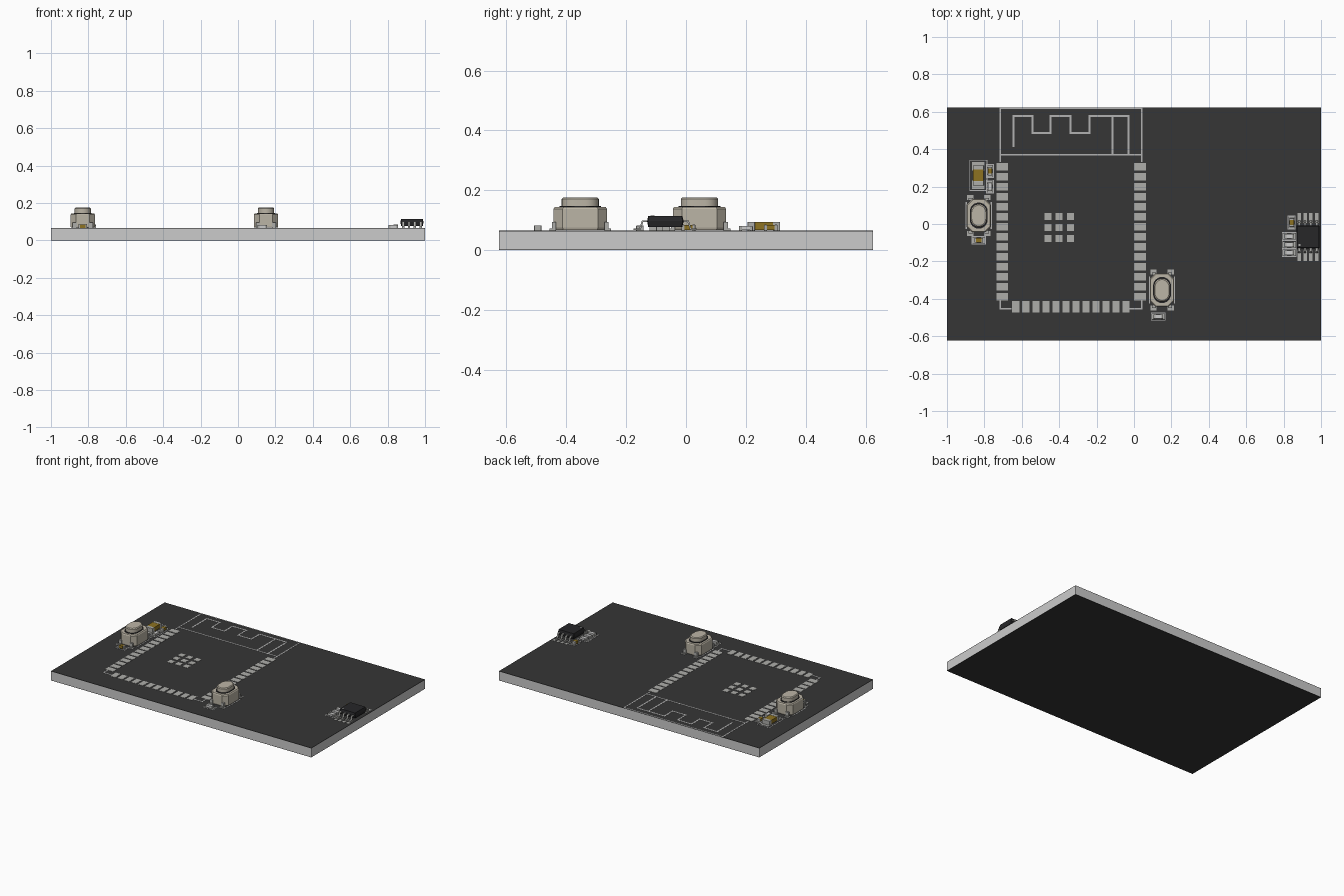
import bpy, bmesh, math
from mathutils import Vector, Matrix

if "Cube" in bpy.data.objects:
    bpy.data.objects.remove(bpy.data.objects["Cube"])

TOP = 0.065


def material(name, c):
    m = bpy.data.materials.new(name)
    m.diffuse_color = (*c, 1)
    m.use_nodes = True
    m.node_tree.nodes["Principled BSDF"].inputs["Base Color"].default_value = m.diffuse_color
    return m


MASK = material("solder_mask", (0.037, 0.037, 0.037))
PAD = material("tinned_metal", (0.42, 0.42, 0.40))
SILK = material("silkscreen", (0.45, 0.45, 0.45))
TAN = material("switch_plastic", (0.50, 0.46, 0.38))
BLACK = material("chip_plastic", (0.02, 0.02, 0.022))
BROWN = material("capacitor_ceramic", (0.27, 0.17, 0.015))


def finish(name, bm, mat, bevel=0, smooth=False):
    bmesh.ops.recalc_face_normals(bm, faces=bm.faces[:])
    me = bpy.data.meshes.new(name)
    bm.to_mesh(me)
    bm.free()
    ob = bpy.data.objects.new(name, me)
    bpy.context.collection.objects.link(ob)
    if mat:
        me.materials.append(mat)
    if bevel:
        b = ob.modifiers.new("bevel", 'BEVEL')
        b.width, b.segments = bevel, 2
    if smooth:
        bpy.context.view_layer.objects.active = ob
        ob.select_set(True)
        bpy.ops.object.shade_smooth_by_angle()
        ob.select_set(False)
    return ob


def boxes(name, items, mat, bevel=0):
    """items: (x, y, width, depth, z0, z1), joined into one object"""
    bm = bmesh.new()
    for x, y, w, d, z0, z1 in items:
        m = Matrix.Translation((x, y, (z0 + z1) / 2)) @ Matrix.Diagonal((w, d, z1 - z0, 1))
        bmesh.ops.create_cube(bm, size=1, matrix=m)
    return finish(name, bm, mat, bevel)


def loft(name, pts, levels, mat, at, smooth=False):
    """Outline pts stacked at levels of (z, inset)"""
    bm = bmesh.new()
    rings = []
    for z, inset in levels:
        rings.append([bm.verts.new((at[0] + x - math.copysign(min(inset, abs(x)), x),
                                    at[1] + y - math.copysign(min(inset, abs(y)), y), z)) for x, y in pts])
    n = len(pts)
    for a, b in zip(rings, rings[1:]):
        for i in range(n):
            bm.faces.new((a[i], a[(i + 1) % n], b[(i + 1) % n], b[i]))
    bm.faces.new(rings[0][::-1])
    bm.faces.new(rings[-1])
    return finish(name, bm, mat, 0, smooth)


def chamfered(w, d, c):
    x, y = w / 2, d / 2
    return [(x - c, -y), (x, -y + c), (x, y - c), (x - c, y),
            (-x + c, y), (-x, y - c), (-x, -y + c), (-x + c, -y)]


def stadium(w, d, n=12):
    r, h = w / 2, (d - w) / 2
    return [(r * math.cos(math.pi * (i / n + k)), r * math.sin(math.pi * (i / n + k)) + (h, -h)[k])
            for k in (0, 1) for i in range(n + 1)]


def lines(name, paths, t=0.01):
    """Flat printed strokes along axis-aligned paths"""
    items = []
    for p in paths:
        for (x0, y0), (x1, y1) in zip(p, p[1:]):
            items.append(((x0 + x1) / 2, (y0 + y1) / 2, abs(x1 - x0) + t, abs(y1 - y0) + t, TOP, TOP + 0.001))
    return boxes(name, items, SILK)


def frame(x, y, w, d):
    a, b = w / 2, d / 2
    return [(x - a, y - b), (x + a, y - b), (x + a, y + b), (x - a, y + b), (x - a, y - b)]


def flat_pads(name, items):
    return boxes(name, [(*i, TOP, TOP + 0.0015) for i in items], PAD)


# Board: core with a dark mask on both faces
boxes("board_core", [(0, 0, 2, 1.248, 0.002, TOP - 0.002)], None)
boxes("board_masks", [(0, 0, 2, 1.248, 0, 0.002), (0, 0, 2, 1.248, TOP - 0.002, TOP)], MASK)

# Radio module footprint
P = 0.0535
flat_pads("module_side_pads", [(x, 0.307 - i * P, 0.062, 0.04) for x in (-0.705, 0.032) for i in range(14)])
flat_pads("module_bottom_pads", [(-0.632 + i * P, -0.442, 0.038, 0.062) for i in range(12)])
flat_pads("module_ground_pads", [(-0.4 + 0.06 * i, -0.018 + 0.059 * j, 0.038, 0.038)
                                 for i in (-1, 0, 1) for j in (-1, 0, 1)])
lines("module_outline", [
    [(-0.715, 0.335), (-0.715, 0.619), (0.042, 0.619), (0.042, 0.335)], [(-0.715, 0.37), (0.042, 0.37)],
    [(-0.715, -0.41), (-0.715, -0.453), (-0.66, -0.453)], [(-0.02, -0.453), (0.042, -0.453), (0.042, -0.41)]], 0.008)
lines("antenna_trace", [
    [(-0.644, 0.417), (-0.644, 0.577), (-0.543, 0.577), (-0.543, 0.487), (-0.446, 0.487), (-0.446, 0.577),
     (-0.34, 0.577), (-0.34, 0.487), (-0.238, 0.487), (-0.238, 0.577), (-0.03, 0.577), (-0.03, 0.375)],
    [(-0.115, 0.577), (-0.115, 0.375)]])


# Push buttons
def button(tag, x, y):
    loft(tag + "_body", chamfered(0.13, 0.178, 0.03),
         [(TOP + 0.003, 0.002), (TOP + 0.01, 0), (0.138, 0), (0.144, 0.004)], TAN, (x, y))
    loft(tag + "_collar", stadium(0.096, 0.14), [(0.14, 0), (0.147, 0)], BLACK, (x, y), True)
    loft(tag + "_plunger", stadium(0.086, 0.124), [(0.14, 0), (0.171, 0), (0.176, 0.005)], TAN, (x, y), True)
    corners = [(sx, sy) for sx in (-1, 1) for sy in (-1, 1)]
    boxes(tag + "_leads", [(x + sx * 0.043, y + sy * 0.088, 0.022, 0.014, TOP, TOP + 0.03) for sx, sy in corners]
          + [(x + sx * 0.043, y + sy * 0.094, 0.022, 0.018, TOP, TOP + 0.007) for sx, sy in corners], PAD)
    flat_pads(tag + "_pads", [(x + sx * 0.046, y + sy * 0.096, 0.034, 0.028) for sx, sy in corners])
    lines(tag + "_outline", [[(x + s * 0.067, y - 0.07), (x + s * 0.067, y + 0.07)] for s in (-1, 1)], 0.006)


button("left_switch", -0.83, 0.045)
button("right_switch", 0.15, -0.353)


# Two-terminal chip parts: body, end caps, pads and printed frame
def passive(tag, x, y, length, width, height, mat, vertical=False):
    def put(u, l, w, *z):
        return (x, y + u, w, l, *z) if vertical else (x + u, y, l, w, *z)
    e = length * 0.22
    boxes(tag + "_body", [put(0, length - 2 * e, width * 0.96, TOP + 0.002, TOP + height * 0.95)], mat)
    boxes(tag + "_ends", [put(s * (length - e) / 2, e, width, TOP, TOP + height) for s in (-1, 1)],
          PAD, 0.0015)
    flat_pads(tag + "_pads", [put(s * length * 0.46, length * 0.42, width * 1.15) for s in (-1, 1)])
    w, d = length * 1.5, width * 1.6
    lines(tag + "_frame", [frame(x, y, *((d, w) if vertical else (w, d)))], 0.004)


passive("large_capacitor", -0.832, 0.26, 0.108, 0.058, 0.03, BROWN, True)
passive("left_capacitor", -0.77, 0.283, 0.046, 0.024, 0.02, BROWN, True)
passive("left_resistor", -0.77, 0.2, 0.046, 0.024, 0.016, None, True)
passive("left_switch_capacitor", -0.83, -0.087, 0.048, 0.025, 0.022, BROWN)
passive("right_switch_resistor", 0.13, -0.495, 0.05, 0.024, 0.018, None)
passive("chip_capacitor", 0.843, 0.008, 0.046, 0.024, 0.02, BROWN, True)
for i in range(3):
    passive("pullup_resistor_%d" % (i + 1), 0.83, -0.066 - 0.044 * i, 0.05, 0.025, 0.017, None)

# Eight-pin chip with gull-wing pins
CX, CY = 0.93, -0.069
loft("chip_body", chamfered(0.124, 0.122, 0.003),
     [(0.078, 0.004), (0.097, 0), (0.115, 0.004)], BLACK, (CX, CY))
loft("chip_pin_mark", stadium(0.012, 0.0121, 8), [(0.113, 0), (0.1155, 0)], PAD, (CX - 0.045, CY - 0.043))
profile = [(0.058, 0.1), (0.078, 0.1), (0.087, 0.073), (0.106, 0.073),
           (0.106, 0.067), (0.083, 0.067), (0.074, 0.094), (0.058, 0.094)]
pin_x = [CX - 0.0465 + 0.031 * i for i in range(4)]
bm = bmesh.new()
for px in pin_x:
    for s in (-1, 1):
        a, b = [[bm.verts.new((px + dx, CY + s * u, z)) for u, z in profile] for dx in (-0.006, 0.006)]
        bm.faces.new(a)
        bm.faces.new(b[::-1])
        for i in range(8):
            j = (i + 1) % 8
            bm.faces.new((a[i], b[i], b[j], a[j]))
finish("chip_pins", bm, PAD)
flat_pads("chip_pads", [(px, CY + s * 0.101, 0.019, 0.054) for px in pin_x for s in (-1, 1)])
